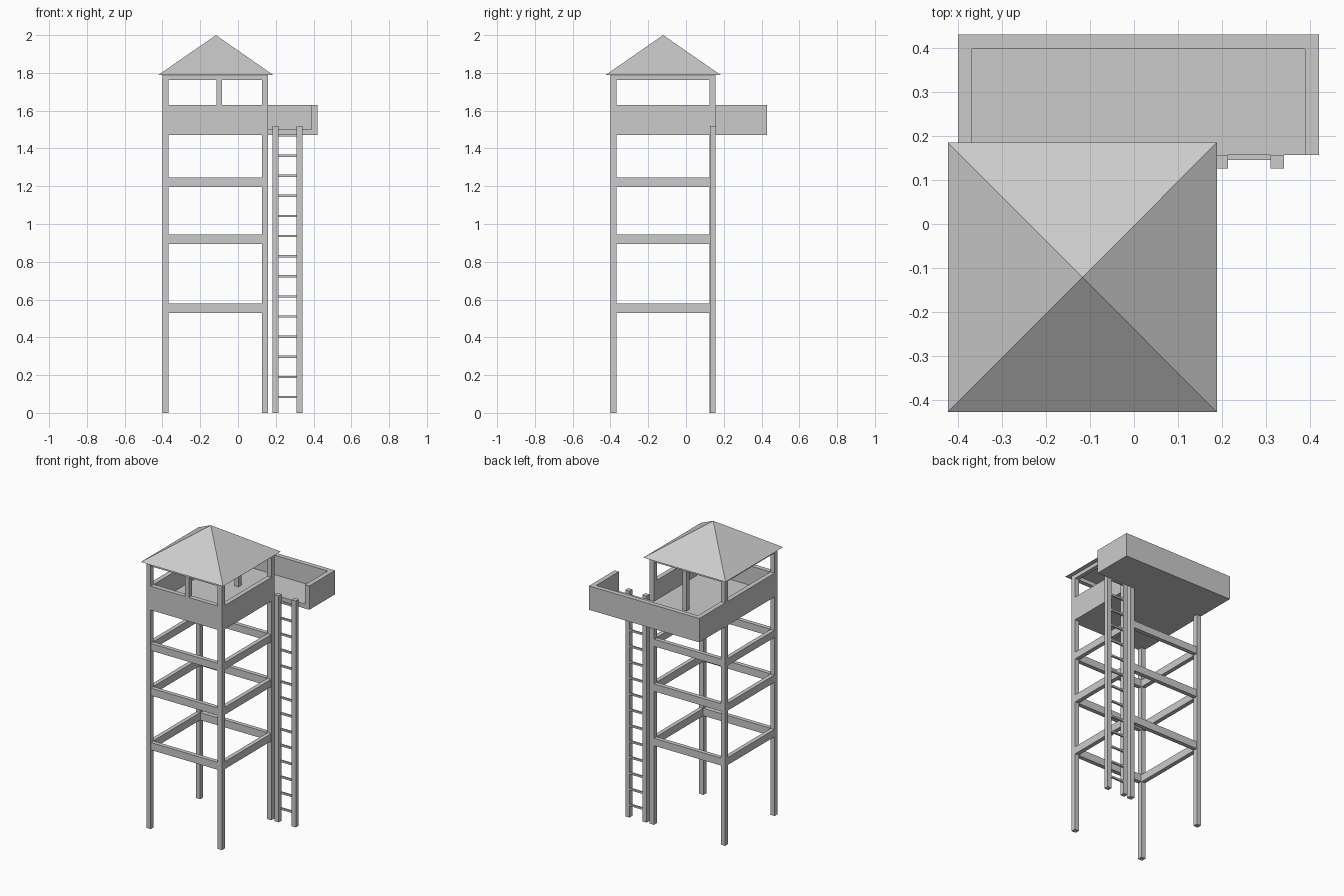
import bpy, bmesh

if "Cube" in bpy.data.objects:
    bpy.data.objects.remove(bpy.data.objects["Cube"])


def make(name, verts, faces):
    me = bpy.data.meshes.new(name)
    me.from_pydata(verts, [], faces)
    bm = bmesh.new()
    bm.from_mesh(me)
    bmesh.ops.recalc_face_normals(bm, faces=bm.faces)
    bm.to_mesh(me)
    bm.free()
    ob = bpy.data.objects.new(name, me)
    bpy.context.collection.objects.link(ob)
    return ob


def box(name, x0, x1, y0, y1, z0, z1):
    v = [(x, y, z) for x in (x0, x1) for y in (y0, y1) for z in (z0, z1)]
    f = [(0, 1, 3, 2), (4, 5, 7, 6), (0, 1, 5, 4),
         (2, 3, 7, 6), (0, 2, 6, 4), (1, 3, 7, 5)]
    return make(name, v, f)


def prism(name, outline, z0, z1):
    n = len(outline)
    v = [(x, y, z) for z in (z0, z1) for x, y in outline]
    f = [tuple(range(n)), tuple(range(n, 2 * n))]
    f += [(i, (i + 1) % n, n + (i + 1) % n, n + i) for i in range(n)]
    return make(name, v, f)


# Tower footprint, leg thickness, balcony limits
X0, X1, Y0, Y1, T = -0.40, 0.16, -0.40, 0.157, 0.032
BX, BY = 0.42, 0.43
FLOOR, DECK, RAIL, EAVE = 1.47, 1.50, 1.63, 1.788

# Corner legs: full height, split around the cabin walls
for sx, x in (("left", X0), ("right", X1 - T)):
    for sy, y in (("front", Y0), ("back", Y1 - T)):
        box(f"{sy}_{sx}_leg", x, x + T, y, y + T, 0, FLOOR)
        low = DECK if (sx, sy) == ("right", "back") else RAIL
        box(f"{sy}_{sx}_roof_post", x, x + T, y, y + T, low, EAVE)


# Ring of four beams between the legs
def beam_ring(name, z0, z1):
    for side, y in (("front", Y0), ("back", Y1 - T)):
        box(f"{name}_{side}", X0 + T, X1 - T, y + 0.002, y + T - 0.002, z0, z1)
    for side, x in (("left", X0), ("right", X1 - T)):
        box(f"{name}_{side}", x + 0.002, x + T - 0.002, Y0 + T, Y1 - T, z0, z1)


for i, (z0, z1) in enumerate([(0.53, 0.58), (0.895, 0.945), (1.197, 1.245)]):
    beam_ring(f"brace_{i + 1}", z0, z1)
beam_ring("eave_beam", 1.763, EAVE)

# L-shaped deck of cabin and balcony
prism("deck", [(X0, Y0), (X1, Y0), (X1, Y1), (BX, Y1), (BX, BY), (X0, BY)],
      FLOOR, DECK)

# One continuous parapet, open above the ladder
prism("parapet", [
    (X1, Y1), (X1, Y0), (X0, Y0), (X0, BY), (BX, BY), (BX, Y1),
    (BX - T, Y1), (BX - T, BY - T), (X0 + T, BY - T), (X0 + T, Y0 + T),
    (X1 - T, Y0 + T), (X1 - T, Y1)], DECK, RAIL)

# Middle window posts
box("front_middle_post", -0.115, -0.085, Y0, Y0 + T, RAIL, 1.763)
box("back_middle_post", -0.115, -0.085, Y1 - T, Y1, DECK, 1.763)

# Pyramid roof
make("roof", [(-0.423, -0.427, EAVE), (0.188, -0.427, EAVE), (0.188, 0.185, EAVE),
              (-0.423, 0.185, EAVE), (-0.117, -0.121, 2.0)],
     [(0, 1, 2, 3), (0, 1, 4), (1, 2, 4), (2, 3, 4), (3, 0, 4)])

# Ladder
for side, x in (("left", 0.183), ("right", 0.31)):
    box(f"ladder_{side}_rail", x, x + 0.031, 0.126, Y1, 0, 1.52)
for i in range(14):
    z = 0.084 + i * 0.1065
    box(f"ladder_rung_{i + 1}", 0.214, 0.31, 0.145, Y1, z - 0.006, z + 0.006)
